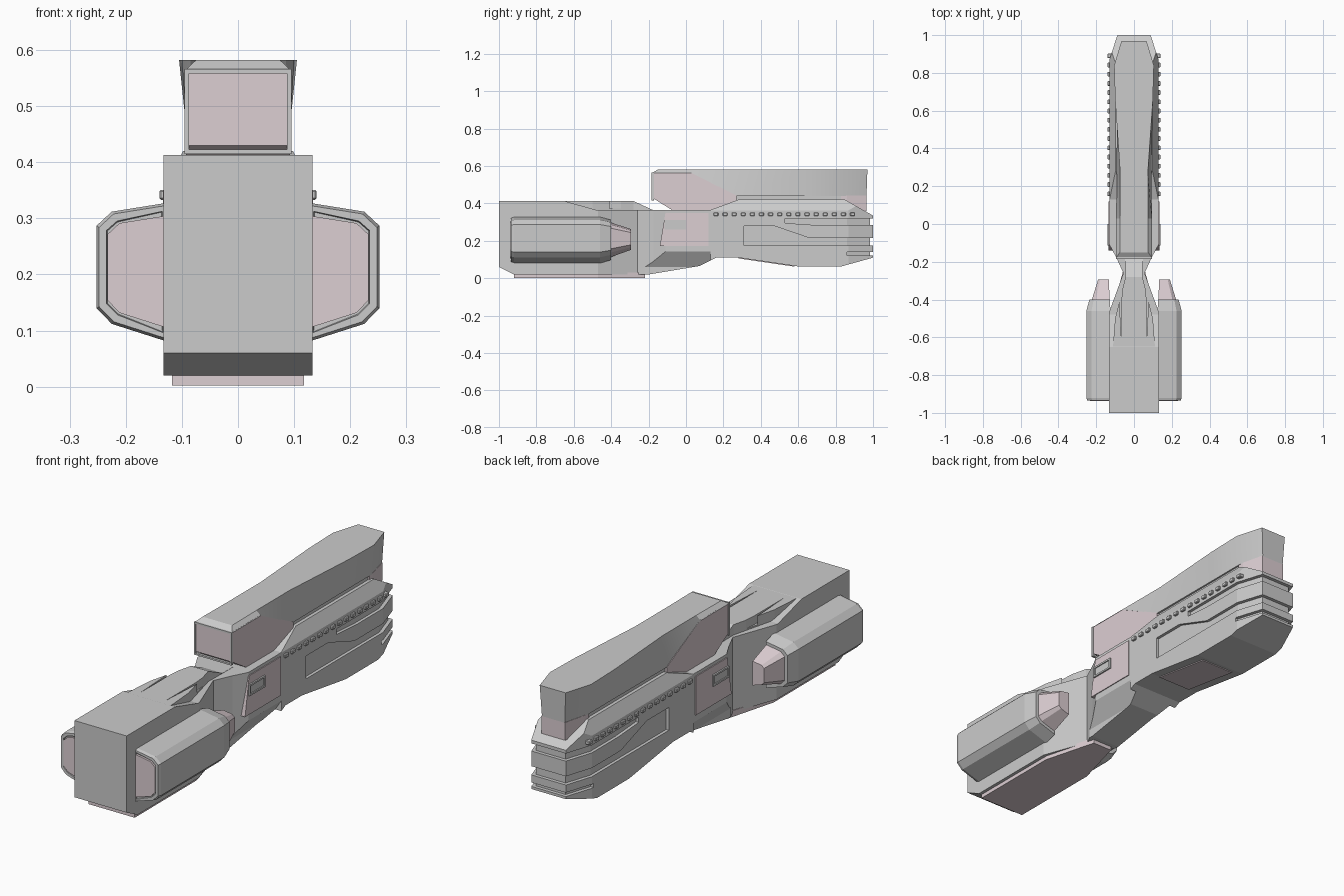
import bpy, bmesh, math
from mathutils import Vector

if "Cube" in bpy.data.objects:
    bpy.data.objects.remove(bpy.data.objects["Cube"])

pink = bpy.data.materials.new("pale_pink")
pink.diffuse_color = (0.72, 0.62, 0.65, 1)
pink.use_nodes = True
pink.node_tree.nodes["Principled BSDF"].inputs["Base Color"].default_value = pink.diffuse_color


def finish(name, bm, mat=None):
    bmesh.ops.recalc_face_normals(bm, faces=bm.faces)
    me = bpy.data.meshes.new(name)
    bm.to_mesh(me)
    bm.free()
    ob = bpy.data.objects.new(name, me)
    bpy.context.collection.objects.link(ob)
    if mat:
        me.materials.append(mat)
    return ob


def prism(name, pts, axis, lo, hi, mat=None):
    """Extrude a 2D outline along x (pts y,z), y (pts x,z) or z (pts x,y)."""
    put = {'x': lambda a, b, t: (t, a, b), 'y': lambda a, b, t: (a, t, b),
           'z': lambda a, b, t: (a, b, t)}[axis]
    bm = bmesh.new()
    f = bm.faces.new([bm.verts.new(put(a, b, lo)) for a, b in pts])
    r = bmesh.ops.extrude_face_region(bm, geom=[f])
    d = Vector(put(0, 0, hi - lo))
    bmesh.ops.translate(bm, vec=d, verts=[v for v in r['geom'] if isinstance(v, bmesh.types.BMVert)])
    return finish(name, bm, mat)


def loft(name, sections, mat=None, inset=0):
    """Skin a list of equal-length rings; optionally recess the first cap."""
    bm = bmesh.new()
    rings = [[bm.verts.new(p) for p in s] for s in sections]
    for a, b in zip(rings, rings[1:]):
        for i in range(len(a)):
            j = (i + 1) % len(a)
            bm.faces.new((a[i], a[j], b[j], b[i]))
    cap = bm.faces.new(rings[0])
    bm.faces.new(rings[-1])
    bmesh.ops.recalc_face_normals(bm, faces=bm.faces)
    if inset:
        bmesh.ops.inset_region(bm, faces=[cap], thickness=inset, depth=0)
        r = bmesh.ops.inset_region(bm, faces=[cap], thickness=0.002, depth=-0.008)
    return finish(name, bm, mat)


def apply(ob, mod):
    bpy.context.view_layer.objects.active = ob
    bpy.ops.object.modifier_apply(modifier=mod.name)


def boolean(ob, cutter, op='DIFFERENCE'):
    m = ob.modifiers.new("cut", 'BOOLEAN')
    m.operation, m.object, m.solver = op, cutter, 'EXACT'
    apply(ob, m)
    bpy.data.objects.remove(cutter, do_unlink=True)


def mirror(ob):
    m = ob.modifiers.new("mirror", 'MIRROR')
    m.use_mirror_merge = False
    apply(ob, m)
    return ob


def both(half):
    return half + [(-x, y) for x, y in reversed(half)]


# Main hull: side profile intersected with plan outline
hull = prism("main_hull", [
    (-1, .06), (-.92, .02), (-.2, .02), (.07, .065), (.16, .11), (.28, .11), (.6, .063), (.83, .063),
    (1, .11), (1, .335), (.85, .42), (.28, .42), (.13, .365), (-.48, .365), (-.65, .413), (-1, .413)],
    'x', -.3, .3)
plan = [(.133, -1.1), (.133, -.47), (.056, -.26), (.095, -.175), (.13, -.11), (.13, .87), (.088, 1), (.06, 1.1)]
boolean(hull, prism("plan_cutter", both(plan), 'z', -.2, .8), 'INTERSECT')

# Shoulder chamfers and lower waist chamfers
for s in (1, -1):
    boolean(hull, prism("shoulder_cutter", [(s * .095, .425), (s * .2, .425), (s * .2, .36), (s * .132, .36)],
                        'y', .1, 1.1))
    boolean(hull, prism("waist_cutter", [(s * .075, .0), (s * .2, .0), (s * .2, .15), (s * .135, .15),
                                         (s * .075, .06)], 'y', -.255, .13))

# Side grooves that wrap around the bow
inner = [(.116, .1), (.116, .86), (.076, .984)]
for pts in ([(.31, .28), (.47, .28), (.66, .215), (1.1, .215), (1.1, .175), (.31, .175)],
            [(.53, .32), (1.1, .32), (1.1, .285), (.68, .285), (.53, .295)],
            [(.86, .14), (1.1, .14), (1.1, .122), (.86, .122)]):
    groove = prism("groove_cutter", pts, 'x', -.3, .3)
    boolean(groove, prism("groove_core", both(inner), 'z', -.2, .8))
    boolean(hull, groove)

# Raised spine over the waist
spine = prism("spine", [(-.7, .3), (-.7, .4125), (-.28, .4125), (-.18, .366), (-.1, .366), (-.1, .3)], 'x', -.2, .2)
boolean(spine, prism("spine_plan", both([(.13, -.9), (.1, -.5), (.045, -.28), (.05, 0)]), 'z', 0, 1), 'INTERSECT')
for s in (1, -1):
    boolean(spine, prism("slot_cutter", [(s * .066, -.62), (s * .066, -.4), (s * .05, -.2), (s * .058, -.2),
                                         (s * .078, -.4)], 'z', .372, .6))

# Belly plates
prism("belly_plate", both([(.118, -.92), (.118, -.47), (.05, -.22)]), 'z', .002, .03, pink)
prism("keel_panel", [(.28, .106), (.58, .062), (.58, .075), (.28, .12)], 'x', -.085, .085, pink)

# Upper housing with recessed end
prof = [(-.18, .43), (-.18, .565), (.03, .565), (.27, .442), (.27, .40), (.13, .362), (-.07, .362)]
prism("upper_housing", prof, 'x', -.093, .093, pink)
w, z0, z1 = .095, .415, .566
rim = prism("housing_rim", [(-w, z0), (w, z0), (w, z1), (-w, z1)], 'y', -.184, -.172)
boolean(rim, prism("rim_cutter", [(-.087, .423), (.087, .423), (.087, .558), (-.087, .558)], 'y', -.3, .1))

# Upper deck, narrow at the rear and flared toward the bow
deck_rows = [(-.18, -.15, .075, .095, .563), (.03, .03, .073, .095, .563), (.27, .27, .073, .092, .44),
             (.66, .66, .1, .09, .44), (.84, .84, .105, .09, .44), (.965, .97, .066, .058, .44)]
deck = loft("upper_deck", [[(-b, yb, z), (b, yb, z), (t, yt, .582), (-t, yt, .582)]
                           for yb, yt, t, b, z in deck_rows])
# Deck base strip and bow support
loft("deck_base", [[(-x, y, .4), (x, y, .4), (x, y, .441), (-x, y, .441)]
                   for x, y in ((.082, .2), (.082, .84), (.07, .88))])
loft("bow_support", [[(-x, y, .36), (x, y, .36), (x, y, .442), (-x, y, .442)]
                     for x, y in ((.088, .83), (.086, .86), (.06, .965))], pink)

# Side nacelles with inset ends and tapered tips
ring = [(.125, .08), (.125, .328), (.225, .312), (.252, .287), (.252, .14), (.225, .112)]


def section(y, s, cx=.14, cz=.21):
    return [(cx + (x - cx) * s, y, cz + (z - cz) * s) for x, z in ring]


nacelle = mirror(loft("nacelle", [section(-.935, .96), section(-.92, 1), section(-.46, 1), section(-.4, .86)],
                      inset=.014))
mirror(loft("nacelle_end_panel", [section(-.937, .8, .155), section(-.9, .8, .155)], pink))
mirror(loft("nacelle_tip", [section(-.44, .78), section(-.4, .74), section(-.295, .45)], pink))

# Side hatches with small raised frame
mirror(prism("side_hatch", [(-.14, .172), (-.11, .35), (.12, .35), (.12, .172)], 'x', .1, .134, pink))
frame = prism("hatch_frame", [(-.115, .26), (-.115, .312), (0, .312), (0, .26)], 'x', .12, .141)
boolean(frame, prism("frame_cutter", [(-.107, .268), (-.107, .304), (-.008, .304), (-.008, .268)], 'x', .136, .2))
mirror(frame)

# Row of windows along each side
bm = bmesh.new()
for i in range(16):
    r = bmesh.ops.create_cube(bm, size=1)
    bmesh.ops.scale(bm, vec=(.024, .025, .018), verts=r['verts'])
    bmesh.ops.translate(bm, vec=(.128, .16 + i * .0487, .342), verts=r['verts'])
bmesh.ops.bevel(bm, geom=bm.edges[:], offset=.003, segments=1, affect='EDGES')
mirror(finish("side_windows", bm))

# Smooth the gently curving deck
bpy.ops.object.select_all(action='DESELECT')
deck.select_set(True)
bpy.context.view_layer.objects.active = deck
bpy.ops.object.shade_smooth_by_angle(angle=math.radians(25))
